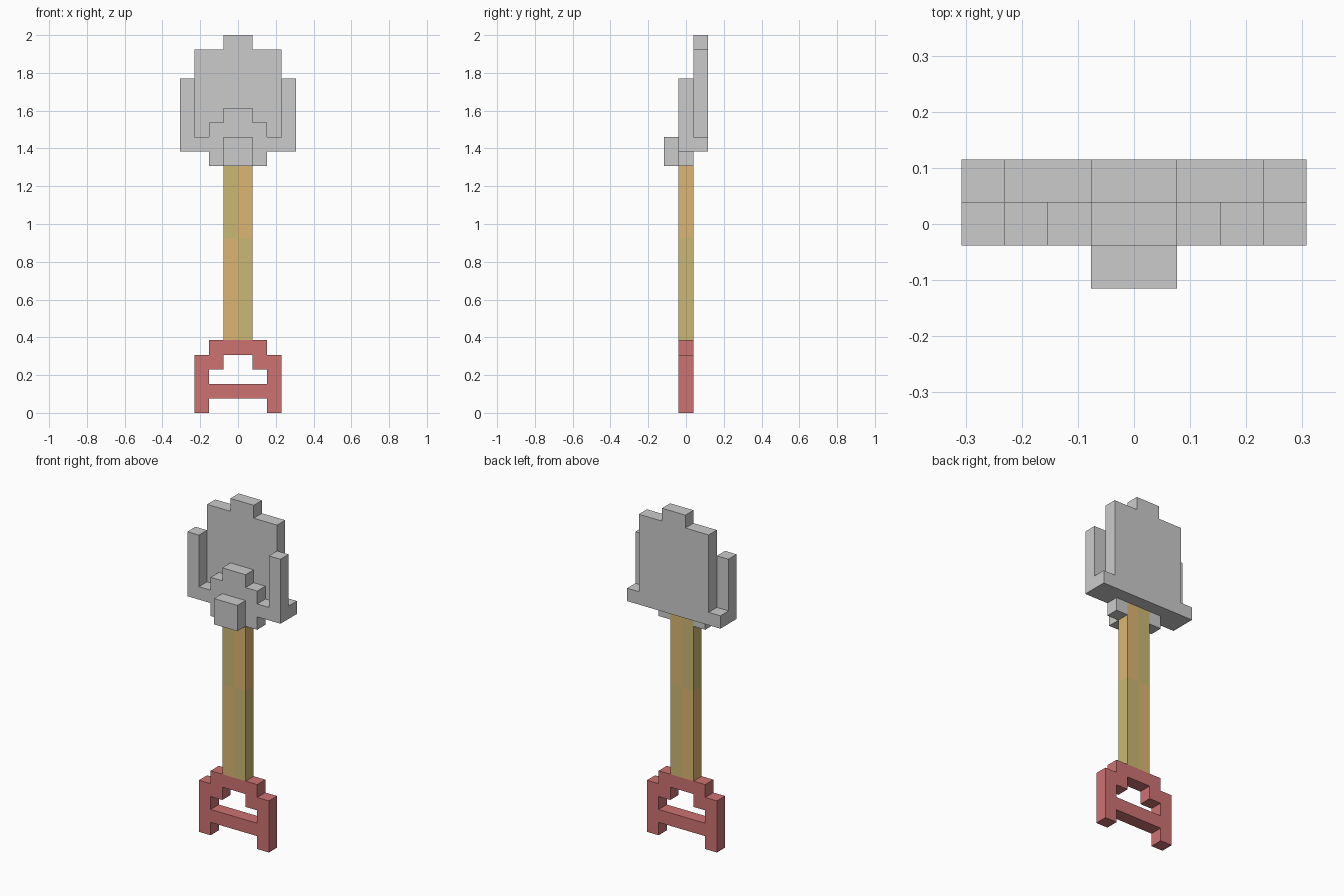
import bpy
import bmesh
from mathutils import Vector

if "Cube" in bpy.data.objects:
    bpy.data.objects.remove(bpy.data.objects["Cube"])

U = 2 / 26  # one block unit


def material(name, rgb):
    m = bpy.data.materials.new(name)
    m.diffuse_color = (*rgb, 1)
    m.use_nodes = True
    m.node_tree.nodes["Principled BSDF"].inputs["Base Color"].default_value = m.diffuse_color
    return m


def add_object(name, bm, mats=()):
    bmesh.ops.recalc_face_normals(bm, faces=bm.faces)
    me = bpy.data.meshes.new(name)
    bm.to_mesh(me)
    bm.free()
    for m in mats:
        me.materials.append(m)
    ob = bpy.data.objects.new(name, me)
    bpy.context.collection.objects.link(ob)
    return ob


def slab(name, half, y0, mats=()):
    """Mirror a right-hand (x, z) profile and extrude it one unit along y."""
    outline = half + [(-x, z) for x, z in reversed(half)]
    bm = bmesh.new()
    face = bm.faces.new([bm.verts.new((x * U, y0 * U, z * U)) for x, z in outline])
    ext = bmesh.ops.extrude_face_region(bm, geom=[face])["geom"]
    verts = [g for g in ext if isinstance(g, bmesh.types.BMVert)]
    bmesh.ops.translate(bm, verts=verts, vec=(0, U, 0))
    return add_object(name, bm, mats)


red = material("grip_red", (0.62, 0.17, 0.17))
orange = material("wood_orange", (0.72, 0.47, 0.17))
olive = material("wood_olive", (0.60, 0.48, 0.17))

# Grip: stepped arch and crossbar
slab("grip_arch", [(1, 4), (1, 3), (2, 3), (2, 0), (3, 0), (3, 4), (2, 4), (2, 5)], -0.5, [red])
slab("grip_crossbar", [(2, 1), (2, 2)], -0.5, [red])

# Shaft: one box cut into a two-tone checker
bm = bmesh.new()
bmesh.ops.create_cube(bm, size=1)
bmesh.ops.scale(bm, verts=bm.verts, vec=(2 * U, U, 14 * U))
bmesh.ops.translate(bm, verts=bm.verts, vec=(0, 0, 12 * U))
mid = Vector((0, 0, 12 * U))
for normal in ((1, 0, 0), (0, 0, 1)):
    bmesh.ops.bisect_plane(bm, geom=bm.verts[:] + bm.edges[:] + bm.faces[:],
                           plane_co=mid, plane_no=normal)
for f in bm.faces:
    c = f.calc_center_median() - mid
    f.material_index = 0 if (c.x > 0) == (c.z > 0) else 1
add_object("shaft", bm, [orange, olive])

# Blade: back plate with ledge, raised rim with socket steps, front boss
slab("blade_plate", [(4, 18), (4, 19), (3, 19), (3, 25), (1, 25), (1, 26)], 0.5)
slab("blade_rim", [(1, 19), (1, 17), (2, 17), (2, 18), (4, 18), (4, 23), (3, 23),
                   (3, 19), (2, 19), (2, 20), (1, 20), (1, 21)], -0.5)
slab("socket_boss", [(1, 17), (1, 19)], -1.5)
